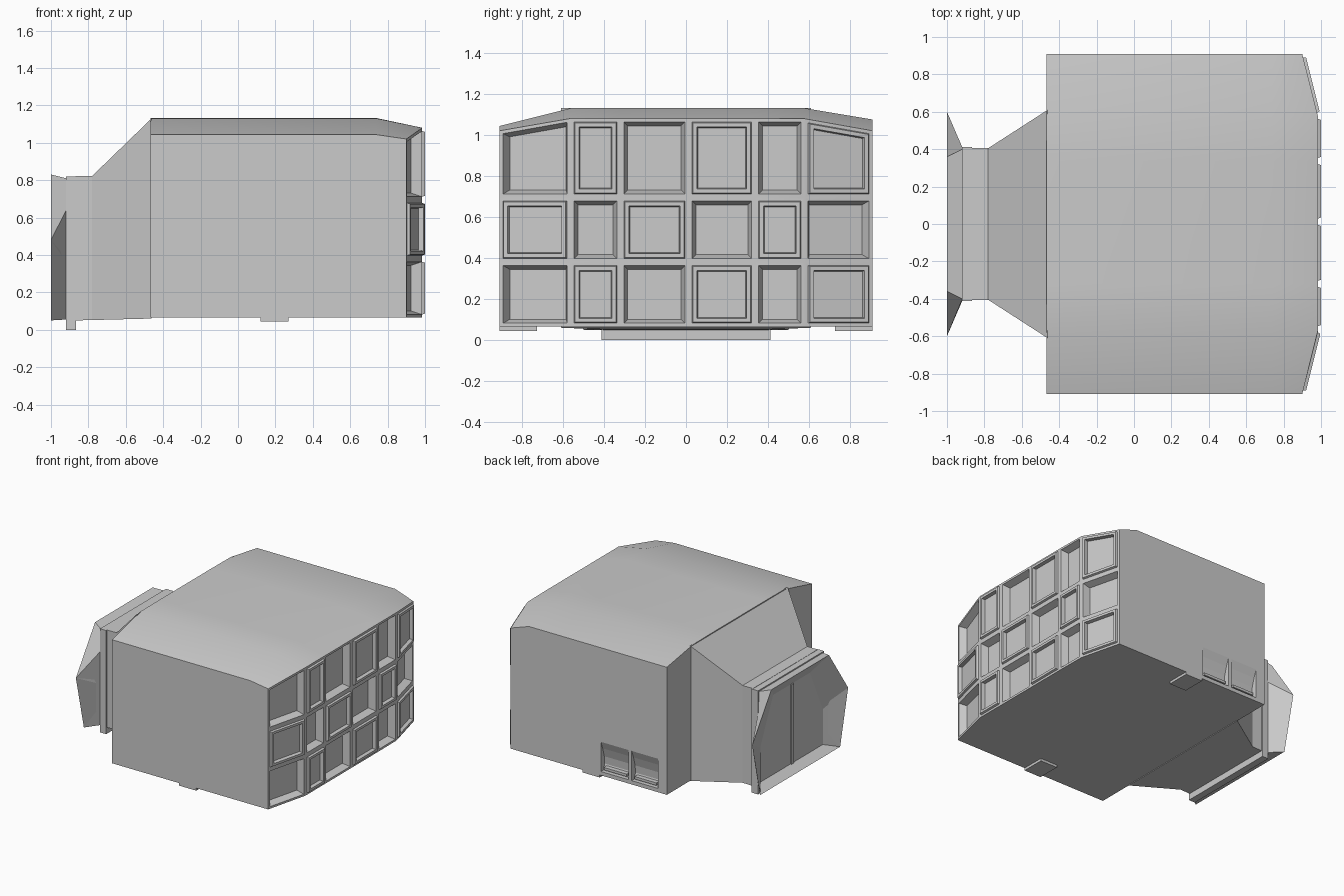
import bpy, bmesh
from mathutils import Vector

if "Cube" in bpy.data.objects:
    bpy.data.objects.remove(bpy.data.objects["Cube"])


def finish(name, bm, smooth=False):
    bmesh.ops.remove_doubles(bm, verts=bm.verts, dist=0.0005)
    bmesh.ops.recalc_face_normals(bm, faces=bm.faces)
    me = bpy.data.meshes.new(name)
    bm.to_mesh(me)
    bm.free()
    ob = bpy.data.objects.new(name, me)
    bpy.context.collection.objects.link(ob)
    if smooth:
        bpy.ops.object.select_all(action='DESELECT')
        ob.select_set(True)
        bpy.context.view_layer.objects.active = ob
        bpy.ops.object.shade_smooth_by_angle(angle=0.45)
    return ob


def face(bm, pts):
    return bm.faces.new([bm.verts.new(p) for p in pts])


def bridge(bm, a, b, closed=True):
    n = len(a)
    for i in range(n if closed else n - 1):
        j = (i + 1) % n
        face(bm, [a[i], a[j], b[j], b[i]])


def box(name, lo, hi):
    bm = bmesh.new()
    rings = [[(x, lo[1], lo[2]), (x, hi[1], lo[2]), (x, hi[1], hi[2]), (x, lo[1], hi[2])]
             for x in (lo[0], hi[0])]
    bridge(bm, *rings)
    for r in rings:
        face(bm, r)
    return finish(name, bm)


# Layout of the panelled end wall
Y = [-0.908, -0.562, -0.32, 0.012, 0.337, 0.578, 0.908]
ZB, Z1, Z2 = 0.065, 0.38, 0.695
ROOF = [1.043, 1.13, 1.132, 1.132, 1.132, 1.13, 1.075]
BACK, BEND = -0.468, 0.74


def end_x(y):
    return 0.985 - 0.085 * max(0, (abs(y) - 0.57) / 0.338)


def end_top(y):
    return 1.08 - 0.06 * max(0, (abs(y) - 0.57) / 0.338)


def level(y, k):
    return (ZB, Z1, Z2, end_top(y))[k]


def ring(c, r, inset, depth):
    """Rectangle in one cell of the wall, inset and pushed along the normal."""
    n = Vector((1, 0, 0))
    if c in (0, 5):
        n = Vector((0.97, -0.243 if c == 0 else 0.243, 0))
    y0, y1 = Y[c] + inset, Y[c + 1] - inset
    pts = [(y0, level(y0, r) + inset), (y1, level(y1, r) + inset),
           (y1, level(y1, r + 1) - inset), (y0, level(y0, r + 1) - inset)]
    return [Vector((end_x(y), y, z)) + n * depth for y, z in pts]


# Main body with checkerboard of sunken and raised panels
bm = bmesh.new()
for c in range(6):
    for r in range(3):
        if (c + r) % 2 == 0:
            steps = [(0, 0), (0.017, 0), (0.036, -0.055)]
        else:
            steps = [(0, 0), (0.017, 0), (0.022, 0.015), (0.041, 0.015), (0.046, -0.012)]
        rings = [ring(c, r, *s) for s in steps]
        for a, b in zip(rings, rings[1:]):
            bridge(bm, a, b)
        face(bm, rings[-1])
back = [(BACK, y, z) for y, z in zip(Y, ROOF)]
bend = [(BEND, y, z) for y, z in zip(Y, ROOF)]
end = [(end_x(y), y, end_top(y)) for y in Y]
bridge(bm, back, bend, False)
bridge(bm, bend, end, False)
for i in (0, 6):
    y = Y[i]
    face(bm, [(BACK, y, ZB), back[i], bend[i], end[i]]
         + [(end_x(y), y, z) for z in (Z2, Z1, ZB)])
face(bm, [(BACK, Y[0], ZB)] + [(end_x(y), y, ZB) for y in Y] + [(BACK, Y[6], ZB)])
face(bm, [(BACK, Y[0], ZB)] + back + [(BACK, Y[6], ZB)])
body = finish("main_body", bm, True)

# Two scooped vents cut in the far side
bm = bmesh.new()
prof = [(0.95, 0.33), (0.908, 0.33), (0.885, 0.27), (0.865, 0.2), (0.86, 0.14), (0.875, 0.095), (0.95, 0.095)]
for x0, x1 in ((-0.39, -0.16), (-0.13, 0.11)):
    a = [(x0, y, z) for y, z in prof]
    b = [(x1, y, z) for y, z in prof]
    bridge(bm, a, b)
    face(bm, a)
    face(bm, b)
cutter = finish("vent_cutter", bm)
cutter.hide_render = True
mod = body.modifiers.new("vents", 'BOOLEAN')
mod.operation = 'DIFFERENCE'
mod.solver = 'EXACT'
mod.object = cutter
bpy.context.view_layer.update()
bpy.context.view_layer.objects.active = body
bpy.ops.object.modifier_apply(modifier="vents")
bpy.data.objects.remove(cutter)
for x0, x1 in ((-0.37, -0.18), (-0.11, 0.09)):
    box("vent_sill", (x0, 0.85, 0.11), (x1, 0.9, 0.13))

# Tapering neck
bm = bmesh.new()
rings = [[(x, -w, b), (x, w, b), (x, w, t), (x, -w, t)]
         for x, w, b, t in ((-0.462, 0.61, 0.06, 1.13), (-0.78, 0.405, 0.052, 0.822), (-0.87, 0.405, 0.05, 0.822))]
for a, b in zip(rings, rings[1:]):
    bridge(bm, a, b)
face(bm, rings[0])
face(bm, rings[-1])
finish("neck", bm)

# Flange
box("flange", (-0.92, -0.413, 0.0), (-0.865, 0.413, 0.82))


# Flared entrance hood with door
def arch(x, half):
    return [(x, y, z) for y, z in half] + [(x, -y, z) for y, z in reversed(half)]


bm = bmesh.new()
outer = arch(-0.918, [(0.405, 0.055), (0.41, 0.64), (0.4, 0.81)])
lip = arch(-1.0, [(0.5, 0.05), (0.6, 0.48), (0.36, 0.83)])
door = arch(-0.925, [(0.39, 0.09), (0.39, 0.37), (0.23, 0.72)])
bridge(bm, outer, lip)
bridge(bm, lip, door)
face(bm, door)
finish("entrance_hood", bm)
box("door_mullion", (-0.935, -0.015, 0.09), (-0.92, 0.015, 0.72))

# Pads under the long sides
for s in (-1, 1):
    y0, y1 = sorted((s * 0.725, s * 0.908))
    box("foot_pad", (0.12, y0, 0.045), (0.27, y1, 0.07))
